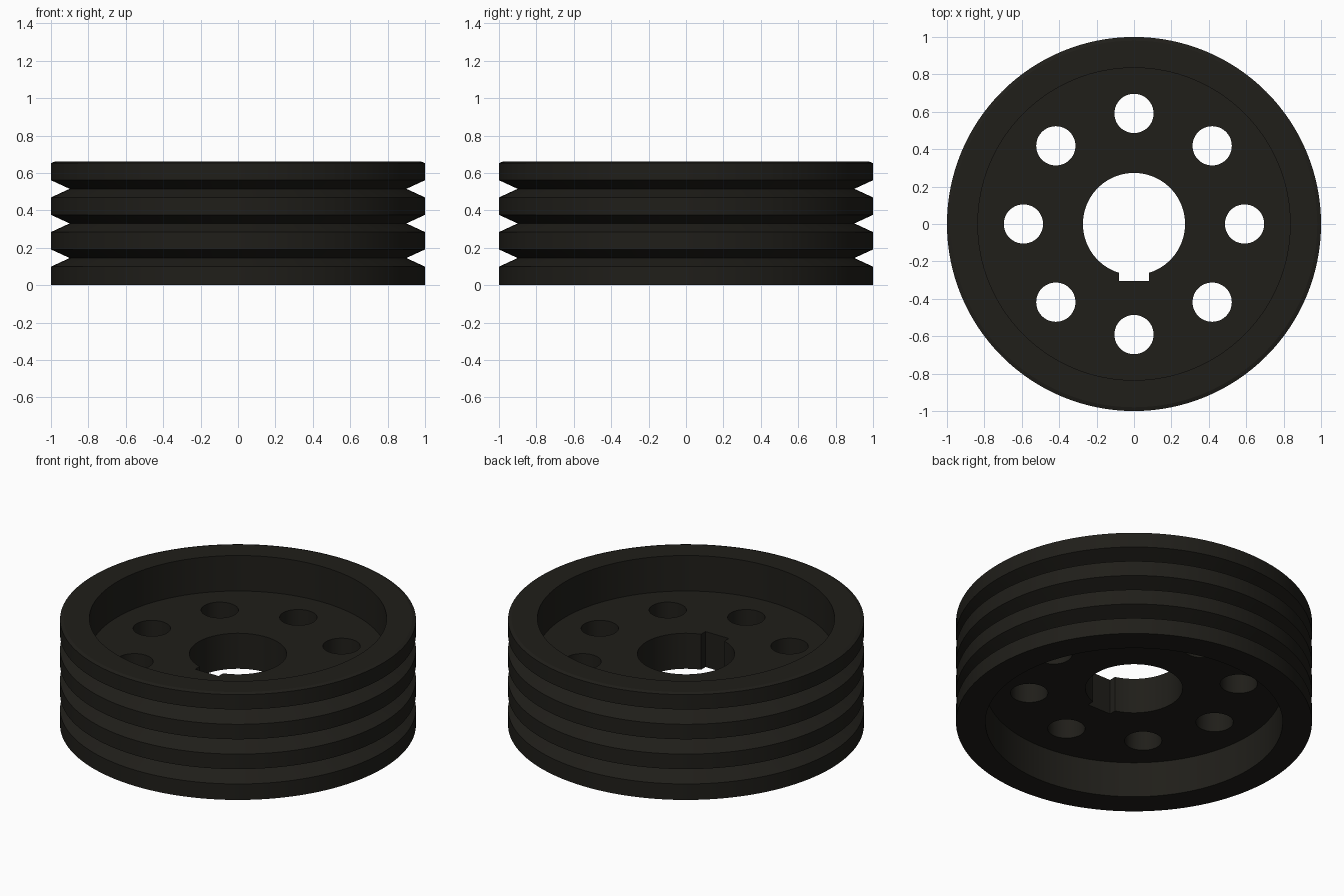
import bpy, bmesh
from math import sin, cos, tau, radians

if "Cube" in bpy.data.objects:
    bpy.data.objects.remove(bpy.data.objects["Cube"])

SEG = 128
HEIGHT = 0.66


def finish(name, bm):
    bmesh.ops.recalc_face_normals(bm, faces=bm.faces)
    mesh = bpy.data.meshes.new(name)
    bm.to_mesh(mesh)
    bm.free()
    obj = bpy.data.objects.new(name, mesh)
    bpy.context.collection.objects.link(obj)
    return obj


# Closed half section: bore, web, recesses on both sides and grooved rim
profile = [(0.273, 0.22), (0.835, 0.22), (0.835, 0.0), (1.0, 0.0)]
for z in (0.145, 0.33, 0.515):
    profile += [(1.0, z - 0.046), (0.9, z), (1.0, z + 0.046)]
profile += [(1.0, HEIGHT - 0.007), (0.98, HEIGHT), (0.835, HEIGHT),
            (0.835, 0.44), (0.273, 0.44)]

# Pulley body, turned around z
bm = bmesh.new()
rings = [[bm.verts.new((r * cos(tau * i / SEG), r * sin(tau * i / SEG), z))
          for r, z in profile] for i in range(SEG)]
n = len(profile)
for i in range(SEG):
    a, b = rings[i], rings[(i + 1) % SEG]
    for j in range(n):
        k = (j + 1) % n
        bm.faces.new((a[j], b[j], b[k], a[k]))
pulley = finish("pulley", bm)

# Cutter for the eight web holes and the keyway
bm = bmesh.new()
for i in range(8):
    hole = bmesh.ops.create_cone(bm, cap_ends=True, segments=48,
                                 radius1=0.105, radius2=0.105, depth=0.5)
    a = tau * i / 8
    bmesh.ops.translate(bm, verts=hole["verts"],
                        vec=(0.591 * cos(a), 0.591 * sin(a), HEIGHT / 2))
key = bmesh.ops.create_cube(bm, size=1)["verts"]
bmesh.ops.scale(bm, verts=key, vec=(0.16, 0.2, 0.5))
bmesh.ops.translate(bm, verts=key, vec=(0, -0.205, HEIGHT / 2))
cutter = finish("hole_cutter", bm)

cut = pulley.modifiers.new("holes", "BOOLEAN")
cut.operation = "DIFFERENCE"
cut.solver = "EXACT"
cut.object = cutter
bpy.context.view_layer.objects.active = pulley
pulley.select_set(True)
bpy.ops.object.modifier_apply(modifier=cut.name)
bpy.data.objects.remove(cutter)

# Smooth round walls with crisp edges, near-black finish
bpy.ops.object.shade_smooth_by_angle(angle=radians(15))
mat = bpy.data.materials.new("black_iron")
mat.diffuse_color = (0.014, 0.013, 0.010, 1)
mat.use_nodes = True
mat.node_tree.nodes["Principled BSDF"].inputs["Base Color"].default_value = mat.diffuse_color
pulley.data.materials.clear()
pulley.data.materials.append(mat)
